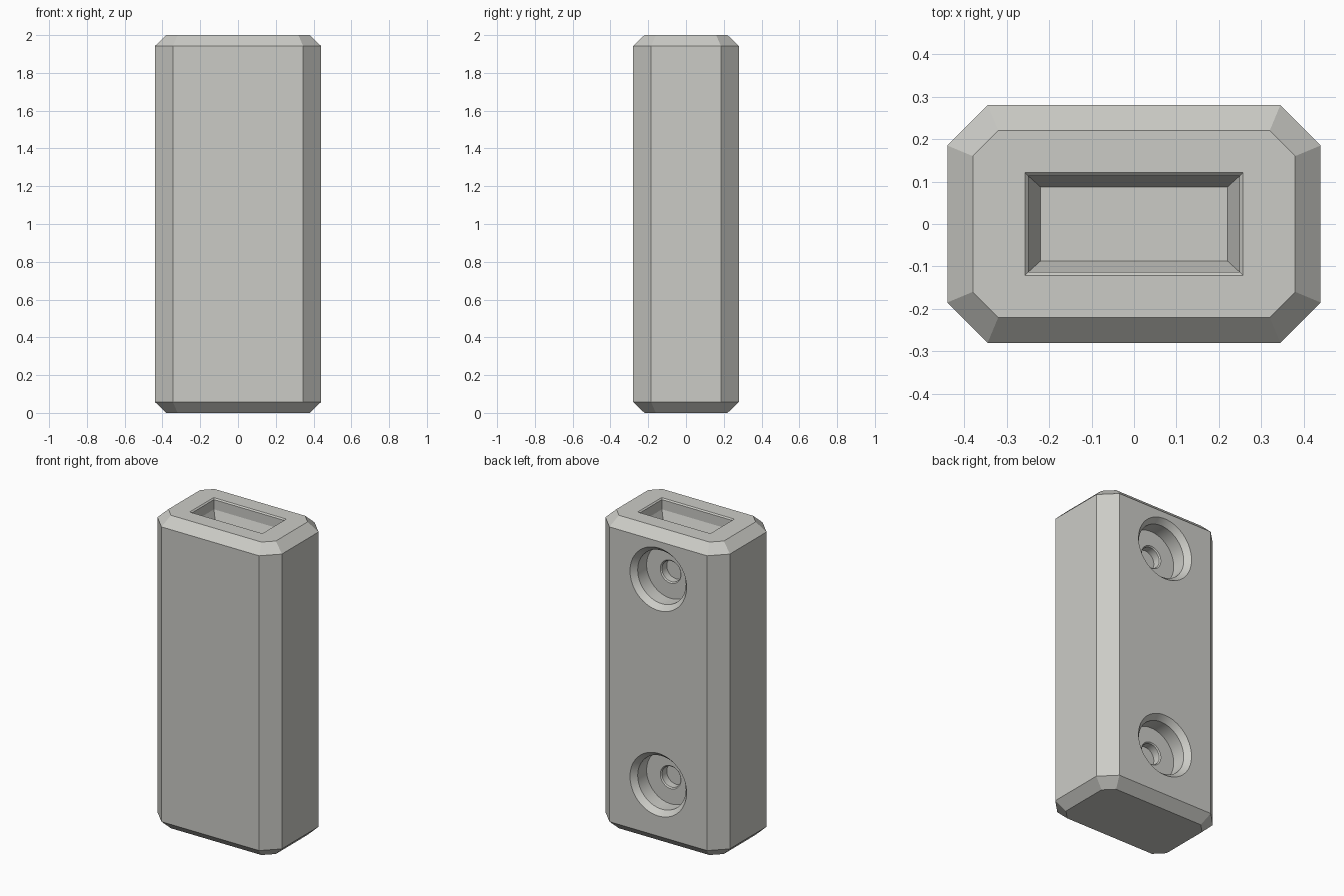
import bpy, bmesh, math

if "Cube" in bpy.data.objects:
    bpy.data.objects.remove(bpy.data.objects["Cube"])

grey = bpy.data.materials.new("warm_light_grey")
grey.diffuse_color = (0.6, 0.6, 0.565, 1)
grey.use_nodes = True
grey.node_tree.nodes["Principled BSDF"].inputs["Base Color"].default_value = grey.diffuse_color


def loft(name, rings):
    """Closed solid through stacked rings of equal point count."""
    bm = bmesh.new()
    loops = [[bm.verts.new(p) for p in ring] for ring in rings]
    n = len(loops[0])
    for a, b in zip(loops, loops[1:]):
        for i in range(n):
            j = (i + 1) % n
            bm.faces.new((a[i], a[j], b[j], b[i]))
    bm.faces.new(loops[0][::-1])
    bm.faces.new(loops[-1])
    bmesh.ops.recalc_face_normals(bm, faces=bm.faces)
    mesh = bpy.data.meshes.new(name)
    bm.to_mesh(mesh)
    bm.free()
    mesh.materials.append(grey)
    obj = bpy.data.objects.new(name, mesh)
    bpy.context.collection.objects.link(obj)
    return obj


def octagon(x, y, c, z):
    return [(x, y - c, z), (x - c, y, z), (c - x, y, z), (-x, y - c, z),
            (-x, c - y, z), (c - x, -y, z), (x - c, -y, z), (x, c - y, z)]


def rectangle(x, y, z):
    return [(x, y, z), (-x, y, z), (-x, -y, z), (x, -y, z)]


def circle(r, y, z, n=64):
    return [(r * math.cos(2 * math.pi * i / n), y, z + r * math.sin(2 * math.pi * i / n))
            for i in range(n)]


# Block with chamfered corners, top and bottom
body = loft("body", [octagon(0.38, 0.22, 0.06, 0), octagon(0.44, 0.28, 0.095, 0.058),
                     octagon(0.44, 0.28, 0.095, 1.942), octagon(0.38, 0.22, 0.06, 2)])

# Tapered slot in the top with a fine bevelled lip
cutters = [loft("slot_cutter", [rectangle(0.22, 0.087, 1.86), rectangle(0.249, 0.113, 1.93),
                                rectangle(0.249, 0.113, 1.992), rectangle(0.257, 0.121, 2),
                                rectangle(0.257, 0.121, 2.05)])]

# Two countersunk, stepped screw recesses in the back: (radius, y)
recess = [(0.2, 0.33), (0.2, 0.28), (0.17, 0.245), (0.17, 0.155),
          (0.073, 0.155), (0.066, 0.148), (0.066, 0.1)]
for z in (0.387, 1.7):
    cutters.append(loft("screw_recess_cutter", [circle(r, y, z) for r, y in recess]))

# Cut the recesses and apply
bpy.context.view_layer.objects.active = body
body.select_set(True)
for cutter in cutters:
    mod = body.modifiers.new("cut", 'BOOLEAN')
    mod.operation = 'DIFFERENCE'
    mod.solver = 'EXACT'
    mod.object = cutter
    bpy.ops.object.modifier_apply(modifier=mod.name)
for cutter in cutters:
    bpy.data.objects.remove(cutter)
bpy.ops.object.shade_smooth_by_angle(angle=math.radians(20))
